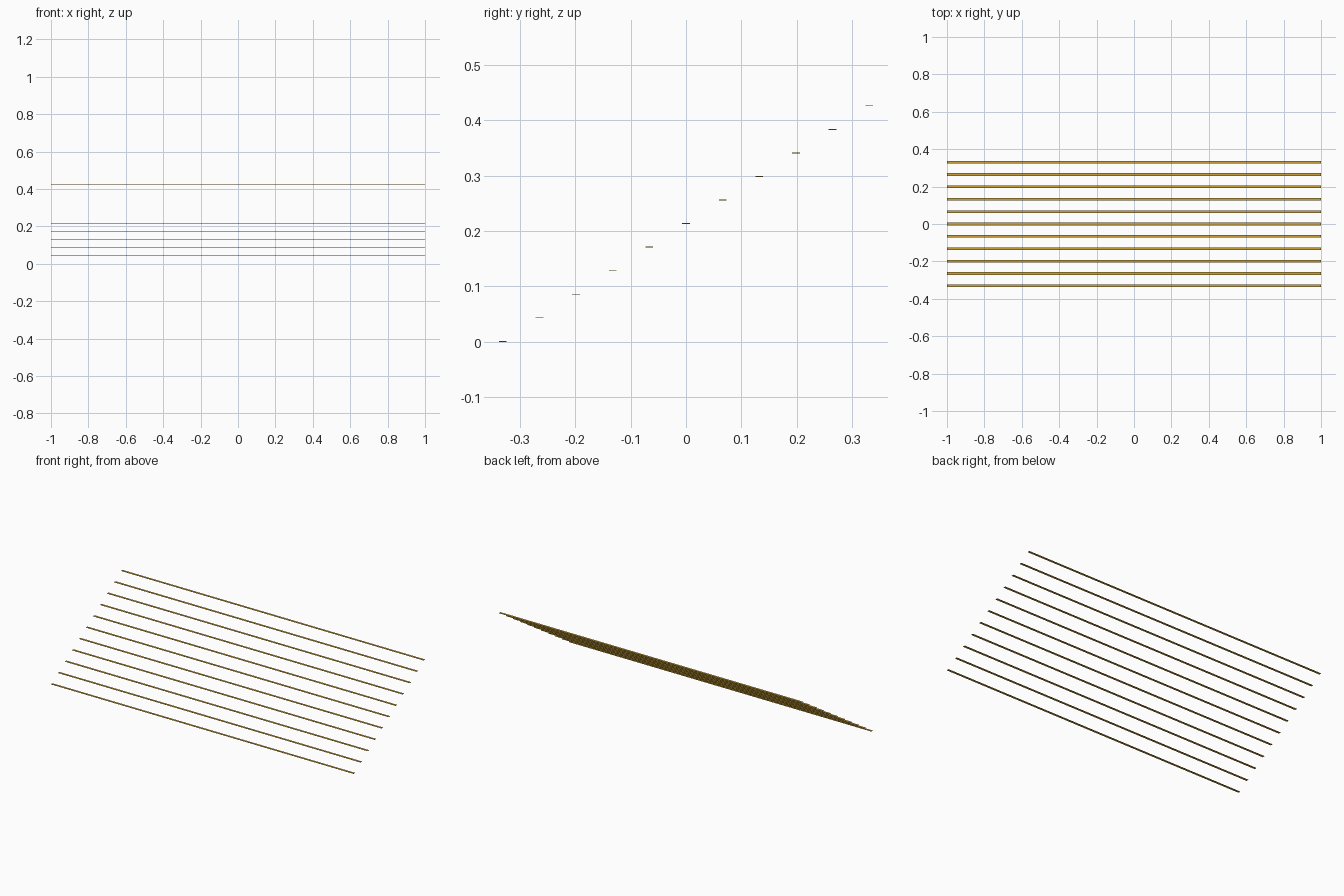
import bpy

if "Cube" in bpy.data.objects:
    bpy.data.objects.remove(bpy.data.objects["Cube"])

COUNT = 11
LENGTH, WIDTH, THICK = 2.0, 0.014, 0.0015
STEP_Y, STEP_Z = 0.0661, 0.0425

brass = bpy.data.materials.new("brass")
brass.diffuse_color = (0.62, 0.37, 0.04, 1)
brass.use_nodes = True
brass.node_tree.nodes["Principled BSDF"].inputs["Base Color"].default_value = brass.diffuse_color


# Thin flat strip lying along x, its underside at height z
def strip(name, y, z):
    bpy.ops.mesh.primitive_cube_add(size=1, location=(0, y, z + THICK / 2))
    ob = bpy.context.object
    ob.name = name
    ob.scale = (LENGTH, WIDTH, THICK)
    bpy.ops.object.transform_apply(location=False, rotation=False, scale=True)
    ob.data.materials.append(brass)


# Flight of stair edge strips rising towards the back
for i in range(COUNT):
    strip(f"step_edge_strip_{i + 1:02d}", (i - (COUNT - 1) / 2) * STEP_Y, i * STEP_Z)
